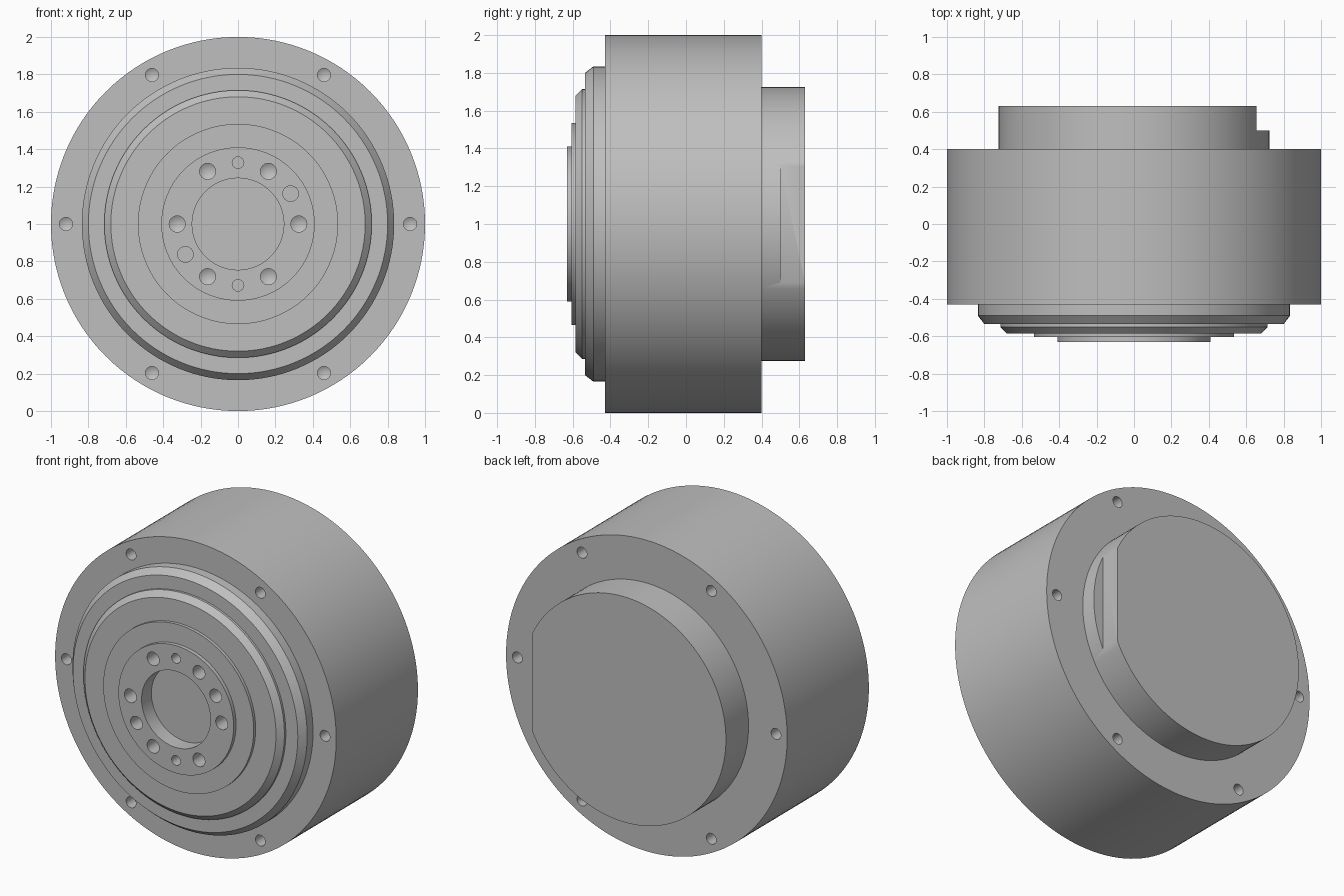
import bpy, bmesh
from math import cos, sin, radians, tau
from mathutils import Matrix

cube = bpy.data.objects.get("Cube")
if cube:
    bpy.data.objects.remove(cube, do_unlink=True)

CENTRE = 1.0  # height of the turning axis

grey = bpy.data.materials.new("machined grey")
grey.use_nodes = True
COLOUR = (0.52, 0.52, 0.52, 1)
grey.diffuse_color = COLOUR
grey.node_tree.nodes["Principled BSDF"].inputs["Base Color"].default_value = COLOUR


def add_lathe(bm, profile, steps, x=0, z=CENTRE, closed=False):
    """Turn a (radius, y) profile around an axis parallel to y."""
    part = bmesh.new()
    verts = [part.verts.new((r, y, 0)) for r, y in profile]
    edges = [part.edges.new(pair) for pair in zip(verts, verts[1:])]
    if closed:
        edges.append(part.edges.new((verts[-1], verts[0])))
    bmesh.ops.spin(part, geom=verts + edges, cent=(0, 0, 0), axis=(0, 1, 0),
                   angle=tau, steps=steps, use_merge=True)
    bmesh.ops.remove_doubles(part, verts=part.verts, dist=1e-5)
    bmesh.ops.recalc_face_normals(part, faces=part.faces)
    bmesh.ops.translate(part, verts=part.verts, vec=(x, 0, z))
    temp = bpy.data.meshes.new("temp")
    part.to_mesh(temp)
    part.free()
    bm.from_mesh(temp)
    bpy.data.meshes.remove(temp)


def make_object(name, bm):
    mesh = bpy.data.meshes.new(name)
    bm.to_mesh(mesh)
    bm.free()
    mesh.materials.append(grey)
    obj = bpy.data.objects.new(name, mesh)
    bpy.context.collection.objects.link(obj)
    return obj


def turned(name, profile, closed=False):
    bm = bmesh.new()
    add_lathe(bm, profile, 128, closed=closed)
    return make_object(name, bm)


def add_hole(bm, ring, angle, radius, face, depth, tip):
    """Drill along y from a face; a negative depth drills towards -y."""
    a = radians(angle)
    side = 1 if depth > 0 else -1
    profile = [(0, face - 0.05 * side), (radius, face - 0.05 * side),
               (radius, face + depth), (0, face + depth + tip * side)]
    add_lathe(bm, profile, 24, ring * cos(a), CENTRE + ring * sin(a))


def activate(obj):
    bpy.ops.object.select_all(action='DESELECT')
    obj.select_set(True)
    bpy.context.view_layer.objects.active = obj


def cut(obj, bm):
    cutter = make_object("cutter", bm)
    cutter.hide_render = True
    mod = obj.modifiers.new("cut", 'BOOLEAN')
    mod.operation = 'DIFFERENCE'
    mod.solver = 'EXACT'
    mod.object = cutter
    activate(obj)
    bpy.ops.object.modifier_apply(modifier=mod.name)
    bpy.data.objects.remove(cutter, do_unlink=True)


# Main drum with blind mounting holes on both faces
housing = turned("housing", [(0, -0.43), (1, -0.43), (1, 0.4), (0, 0.4)])
drills = bmesh.new()
for angle in range(0, 360, 60):
    add_hole(drills, 0.92, angle, 0.035, -0.43, 0.12, 0.02)
    add_hole(drills, 0.92, angle, 0.035, 0.4, -0.12, 0.02)
cut(housing, drills)

# Two chamfered steps around the output
bearing_ring = turned("bearing_ring", [
    (0.535, -0.585), (0.68, -0.585), (0.715, -0.55), (0.715, -0.535),
    (0.80, -0.535), (0.835, -0.49), (0.835, -0.42), (0.535, -0.42)], closed=True)

# Output flange with a shallow bore, bolt holes and dowel holes
output_flange = turned("output_flange", [
    (0, -0.53), (0.245, -0.53), (0.245, -0.63), (0.41, -0.63),
    (0.41, -0.605), (0.535, -0.605), (0.535, -0.42), (0, -0.42)])
drills = bmesh.new()
for angle in range(0, 360, 60):
    add_hole(drills, 0.325, angle, 0.043, -0.63, 0.12, 0.025)
for angle in (30, 210):
    add_hole(drills, 0.325, angle, 0.042, -0.63, 0.1, 0)
for angle in (90, 270):
    add_hole(drills, 0.328, angle, 0.031, -0.63, 0.1, 0)
cut(output_flange, drills)

# Rear cover with a flat milled on its left side
rear_cover = turned("rear_cover", [(0, 0.39), (0.725, 0.39), (0.725, 0.63), (0, 0.63)])
mill = bmesh.new()
bmesh.ops.create_cube(mill, size=1, matrix=Matrix.Translation((1.155, 1.0, CENTRE)))
cut(rear_cover, mill)

for obj in (housing, bearing_ring, output_flange, rear_cover):
    activate(obj)
    bpy.ops.object.shade_smooth_by_angle(angle=radians(30))
